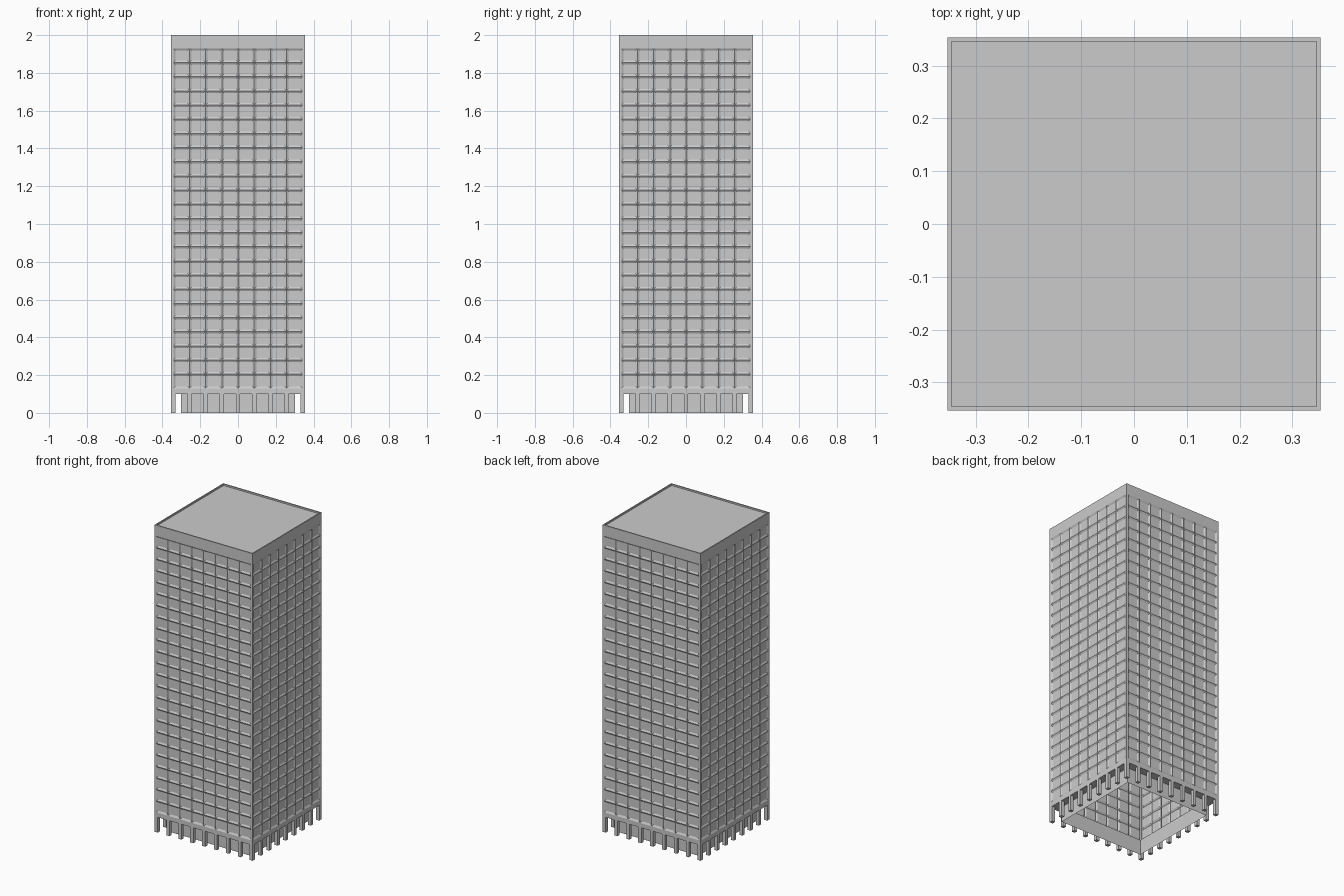
import bpy, bmesh, math
from mathutils import Matrix, Vector

if "Cube" in bpy.data.objects:
    bpy.data.objects.remove(bpy.data.objects["Cube"])

W = 0.3535        # half width of the tower
COL = 0.022       # column / mullion width
BASE = 0.10       # height of the open ground floor
BAYS, FLOORS = 8, 24
C = W - COL / 2   # column centre line
PITCH = 2 * C / BAYS


def finish(bm, name):
    mesh = bpy.data.meshes.new(name)
    bm.to_mesh(mesh)
    bm.free()
    obj = bpy.data.objects.new(name, mesh)
    bpy.context.collection.objects.link(obj)
    return obj


def quad(bm, pts, turn=0):
    rot = Matrix.Rotation(turn * math.pi / 2, 3, 'Z')
    return bm.faces.new([bm.verts.new(rot @ Vector(p)) for p in pts])


def wall(bm, x0, x1, z0, z1, y, turn):
    return quad(bm, [(x0, y, z0), (x1, y, z0), (x1, y, z1), (x0, y, z1)], turn)


# Facade: a grid of floors and bays on each side, every window recessed
bm = bmesh.new()
xs = [-W] + [-C + i * PITCH for i in range(BAYS + 1)] + [W]
z_low, z_high = 0.13, 1.93
zs = [BASE] + [z_low + i * (z_high - z_low) / FLOORS for i in range(FLOORS + 1)] + [2.0]
windows = []
for turn in range(4):
    for i in range(len(xs) - 1):
        for j in range(len(zs) - 1):
            f = wall(bm, xs[i], xs[i + 1], zs[j], zs[j + 1], -W, turn)
            if 0 < i <= BAYS and 0 < j <= FLOORS:
                windows.append(f)
bmesh.ops.remove_doubles(bm, verts=bm.verts, dist=1e-5)
bm.normal_update()
bmesh.ops.inset_individual(bm, faces=windows, thickness=COL / 2, depth=-0.006,
                           use_even_offset=True)
finish(bm, "facade")

# Roof sunk slightly inside a thin parapet
bm = bmesh.new()
R, ROOF = 0.346, 1.99
for turn in range(4):
    quad(bm, [(-W, -W, 2), (W, -W, 2), (R, -R, 2), (-R, -R, 2)], turn)
    quad(bm, [(-R, -R, 2), (R, -R, 2), (R, -R, ROOF), (-R, -R, ROOF)], turn)
quad(bm, [(-R, -R, ROOF), (R, -R, ROOF), (R, R, ROOF), (-R, R, ROOF)])
bmesh.ops.remove_doubles(bm, verts=bm.verts, dist=1e-5)
finish(bm, "roof")

# Recessed lobby walls, open underneath, with the soffit ring above
bm = bmesh.new()
L = 0.303
for turn in range(4):
    wall(bm, -L, L, 0, BASE, -L, turn)
    quad(bm, [(-L, -L, BASE), (L, -L, BASE), (W, -W, BASE), (-W, -W, BASE)], turn)
bmesh.ops.remove_doubles(bm, verts=bm.verts, dist=1e-5)
finish(bm, "lobby")

# Ground floor columns around the perimeter
bm = bmesh.new()
for turn in range(4):
    rot = Matrix.Rotation(turn * math.pi / 2, 4, 'Z')
    for i in range(BAYS):
        place = Matrix.Translation((-C + i * PITCH, -C, BASE / 2))
        bmesh.ops.create_cube(bm, size=1,
                              matrix=rot @ place @ Matrix.Diagonal((COL, COL, BASE, 1)))
finish(bm, "columns")
